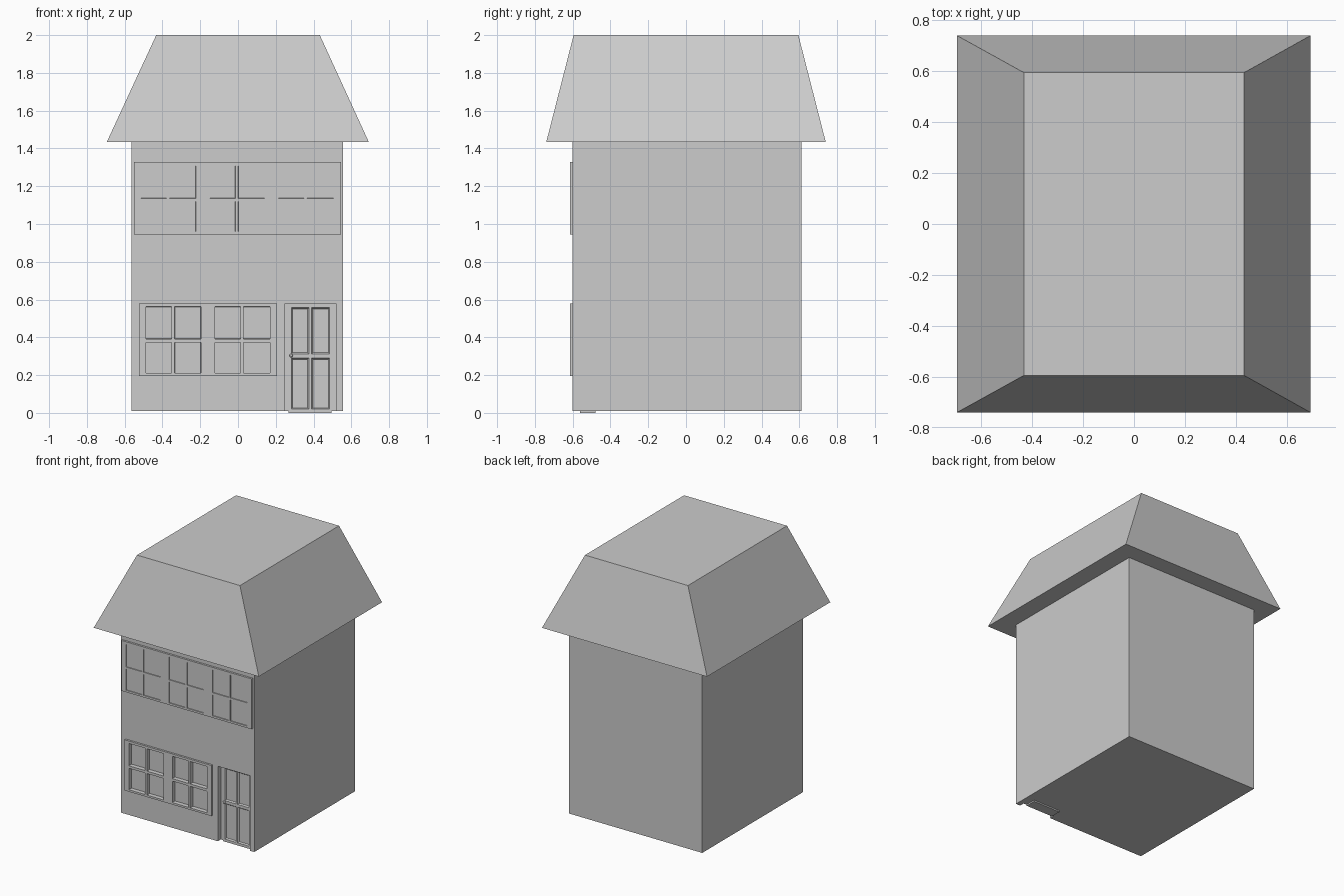
import bpy, bmesh

if "Cube" in bpy.data.objects:
    bpy.data.objects.remove(bpy.data.objects["Cube"])

grey = bpy.data.materials.new("plain_grey")
grey.diffuse_color = (0.604, 0.604, 0.604, 1)
grey.use_nodes = True
grey.node_tree.nodes["Principled BSDF"].inputs["Base Color"].default_value = grey.diffuse_color


def finish(name, bm):
    bmesh.ops.recalc_face_normals(bm, faces=bm.faces)
    me = bpy.data.meshes.new(name)
    bm.to_mesh(me)
    bm.free()
    me.materials.append(grey)
    ob = bpy.data.objects.new(name, me)
    bpy.context.collection.objects.link(ob)
    return ob


def block(name, x, y, z, top_x=None, top_y=None):
    """Box between ranges, optionally tapering to another top rectangle."""
    bm = bmesh.new()
    rings = []
    for (x0, x1), (y0, y1), h in ((x, y, z[0]), (top_x or x, top_y or y, z[1])):
        rings.append([bm.verts.new(p) for p in
                      ((x0, y0, h), (x1, y0, h), (x1, y1, h), (x0, y1, h))])
    a, b = rings
    bm.faces.new(a[::-1])
    bm.faces.new(b)
    for i in range(4):
        j = (i + 1) % 4
        bm.faces.new((a[i], a[j], b[j], b[i]))
    return finish(name, bm)


def panelled(name, xs, zs, front, back, slope, depth):
    """Slab facing -y; every odd grid cell is a sunken panel."""
    bm = bmesh.new()
    v = [[bm.verts.new((x, front, z)) for z in zs] for x in xs]
    panels = []
    for i in range(len(xs) - 1):
        for k in range(len(zs) - 1):
            f = bm.faces.new((v[i][k], v[i + 1][k], v[i + 1][k + 1], v[i][k + 1]))
            if i % 2 and k % 2:
                panels.append(f)
    bm.normal_update()
    # sides and back
    rim = [e for e in bm.edges if e.is_boundary]
    new = bmesh.ops.extrude_edge_only(bm, edges=rim)["geom"]
    for p in new:
        if isinstance(p, bmesh.types.BMVert):
            p.co.y = back
    bmesh.ops.holes_fill(bm, edges=[e for e in bm.edges if e.is_boundary], sides=0)
    bm.normal_update()
    # sunken panels
    bmesh.ops.inset_individual(bm, faces=panels, thickness=slope, depth=0)
    for p in {p for f in panels for p in f.verts}:
        p.co.y += depth
    return finish(name, bm)


def cut(target, x, y, z):
    tool = block("opening_cutter", x, y, z)
    tool.hide_render = True
    mod = target.modifiers.new("opening", "BOOLEAN")
    mod.operation, mod.solver, mod.object = "DIFFERENCE", "EXACT", tool
    bpy.context.view_layer.objects.active = target
    bpy.ops.object.modifier_apply(modifier=mod.name)
    bpy.data.objects.remove(tool)


# walls with the door recess and a pocket behind the ground floor window
walls = block("walls", (-0.565, 0.557), (-0.6, 0.612), (0.01, 1.45))
cut(walls, (0.25, 0.52), (-0.7, -0.55), (-0.1, 0.58))
cut(walls, (-0.5, 0.185), (-0.7, -0.565), (0.203, 0.57))

# mansard roof with a flat top and closed eaves
block("roof", (-0.695, 0.693), (-0.74, 0.74), (1.433, 2.0), (-0.433, 0.433), (-0.595, 0.595))

# ground floor window, deep panes
panelled("lower_window",
         [-0.523, -0.487, -0.352, -0.335, -0.197, -0.122, 0.013, 0.029, 0.17, 0.206],
         [0.195, 0.21, 0.373, 0.392, 0.562, 0.58], -0.615, -0.57, 0.001, 0.032)

# upper floor window, three pairs of shallow panes
upper_x = [-0.55]
for start in (-0.513, -0.149, 0.215):
    upper_x += [start, start + 0.135, start + 0.15, start + 0.29]
upper_x.append(0.545)
panelled("upper_window", upper_x, [0.945, 0.96, 1.12, 1.136, 1.308, 1.328],
         -0.615, -0.59, 0.001, 0.006)

# door frame set inside the recess
block("door_jamb_left", (0.249, 0.268), (-0.563, -0.48), (0.01, 0.581))
block("door_jamb_right", (0.495, 0.521), (-0.563, -0.48), (0.01, 0.581))
block("door_head", (0.268, 0.495), (-0.563, -0.48), (0.567, 0.581))

# door with four sloped panels
panelled("door", [0.268, 0.282, 0.375, 0.39, 0.485, 0.495],
         [0.0, 0.02, 0.29, 0.312, 0.557, 0.567], -0.56, -0.48, 0.014, 0.014)

# door knob
bm = bmesh.new()
bmesh.ops.create_uvsphere(bm, u_segments=12, v_segments=8, radius=0.009)
bmesh.ops.translate(bm, vec=(0.281, -0.568, 0.303), verts=bm.verts)
finish("door_knob", bm)
